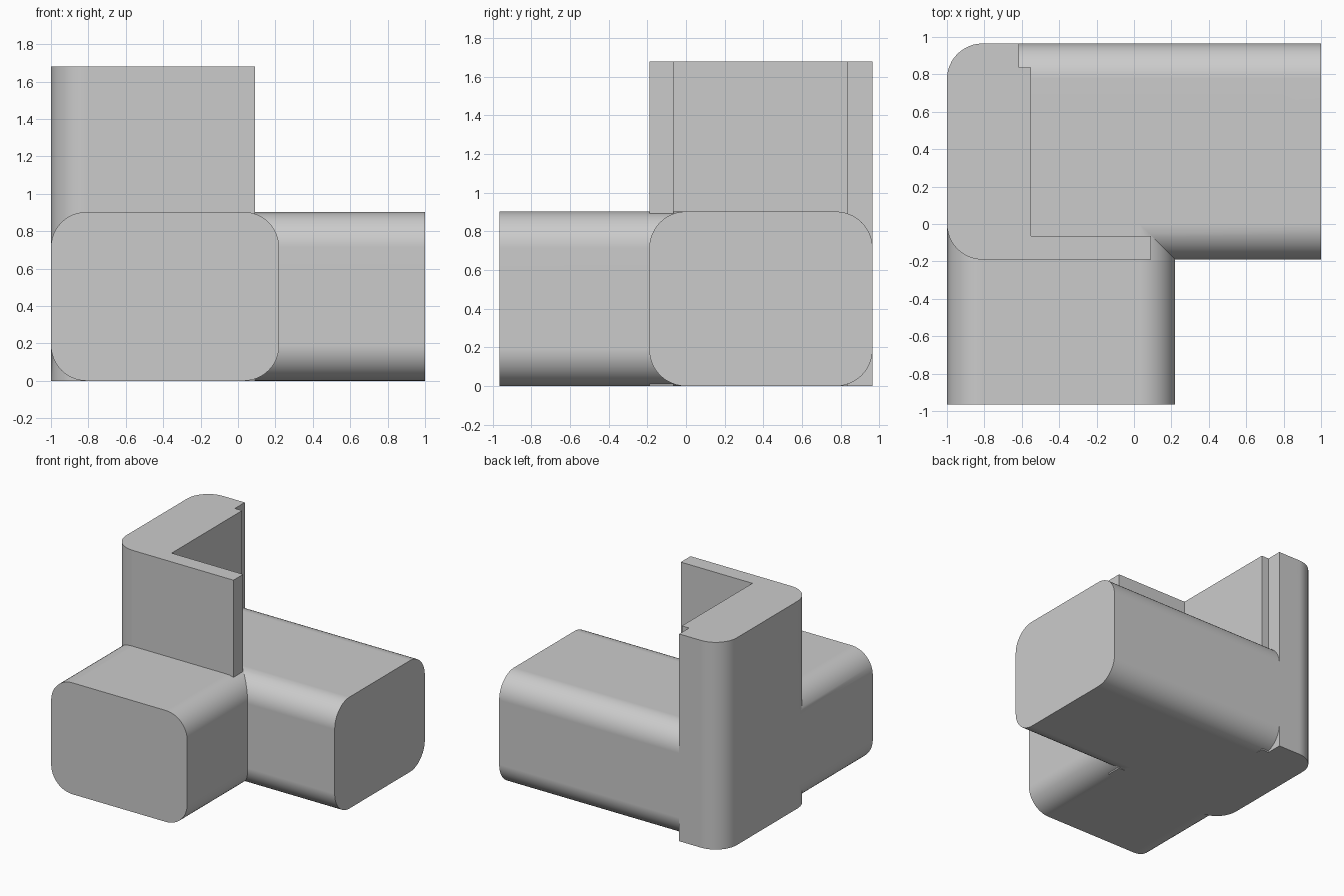
import bpy
import bmesh
from math import pi, cos, sin, radians
from mathutils import Vector

cube = bpy.data.objects.get("Cube")
if cube:
    bpy.data.objects.remove(cube, do_unlink=True)

RADIUS = 0.19
STEPS = 12

grey = bpy.data.materials.new("plain_grey")
grey.use_nodes = True
colour = (0.6, 0.6, 0.6, 1)
grey.diffuse_color = colour
grey.node_tree.nodes["Principled BSDF"].inputs["Base Color"].default_value = colour


def arc(cx, cy, start):
    """Quarter circle, counterclockwise from the start angle."""
    angles = [start + pi / 2 * i / STEPS for i in range(STEPS + 1)]
    return [(cx + RADIUS * cos(a), cy + RADIUS * sin(a)) for a in angles]


def rounded_rect(u0, u1, v0, v1):
    r = RADIUS
    return (arc(u1 - r, v1 - r, 0) + arc(u0 + r, v1 - r, pi / 2)
            + arc(u0 + r, v0 + r, pi) + arc(u1 - r, v0 + r, 1.5 * pi))


def extrude(name, profile, place, start, end):
    """Solid prism; place maps (u, v, distance) to a point."""
    bm = bmesh.new()
    face = bm.faces.new([bm.verts.new(place(u, v, start)) for u, v in profile])
    made = bmesh.ops.extrude_face_region(bm, geom=[face], use_keep_orig=True)
    moved = [g for g in made["geom"] if isinstance(g, bmesh.types.BMVert)]
    shift = Vector(place(0, 0, end)) - Vector(place(0, 0, start))
    bmesh.ops.translate(bm, verts=moved, vec=shift)
    bmesh.ops.recalc_face_normals(bm, faces=bm.faces)
    mesh = bpy.data.meshes.new(name)
    bm.to_mesh(mesh)
    bm.free()
    mesh.materials.append(grey)
    obj = bpy.data.objects.new(name, mesh)
    bpy.context.collection.objects.link(obj)
    return obj


# Horizontal arms
side_arm = extrude("side_arm", rounded_rect(-0.19, 0.965, 0, 0.903),
                   lambda u, v, d: (d, u, v), -0.75, 1)
front_arm = extrude("front_arm", rounded_rect(-1, 0.22, 0, 0.903),
                    lambda u, v, d: (u, d, v), -0.965, 0.4)

# Upright with an L-shaped section and rounded outer corners
l_section = (arc(-1 + RADIUS, 0.965 - RADIUS, pi / 2)
             + arc(-1 + RADIUS, -0.19 + RADIUS, pi)
             + [(0.092, -0.19), (0.092, -0.065), (-0.55, -0.065),
                (-0.55, 0.838), (-0.615, 0.838), (-0.615, 0.965)])
bracket = extrude("corner_bracket", l_section, lambda u, v, d: (u, v, d), 0, 1.68)

# Join the three parts into one solid
bpy.ops.object.select_all(action='DESELECT')
bpy.context.view_layer.objects.active = bracket
bracket.select_set(True)
for arm in (side_arm, front_arm):
    union = bracket.modifiers.new("join_" + arm.name, 'BOOLEAN')
    union.operation = 'UNION'
    union.solver = 'EXACT'
    union.object = arm
    bpy.ops.object.modifier_apply(modifier=union.name)
    bpy.data.objects.remove(arm, do_unlink=True)

# Smooth rounds, crisp edges and level flats
bpy.ops.object.shade_smooth_by_angle(angle=radians(25))
weighted = bracket.modifiers.new("level_flats", 'WEIGHTED_NORMAL')
weighted.keep_sharp = True
